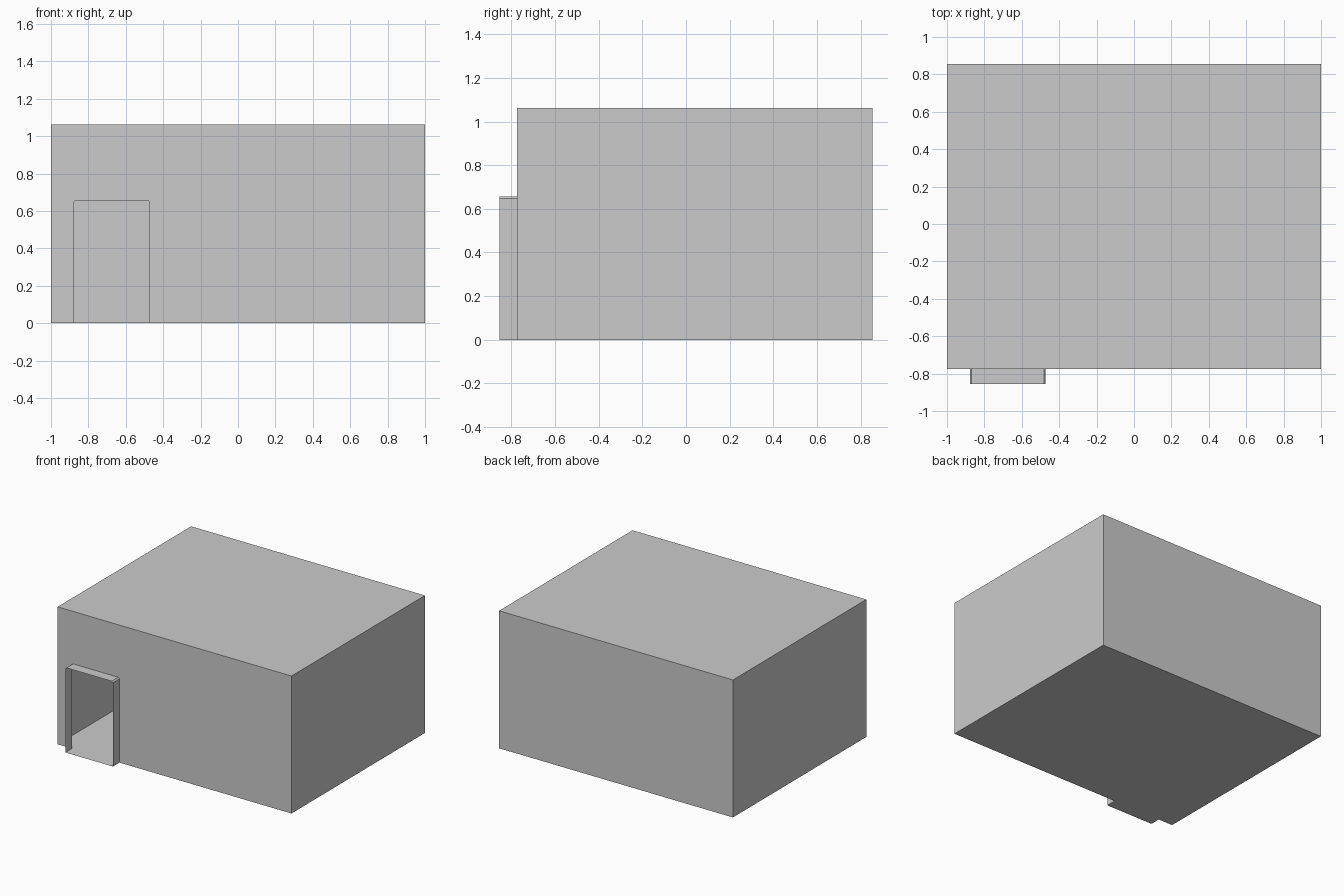
import bpy, bmesh

if "Cube" in bpy.data.objects:
    bpy.data.objects.remove(bpy.data.objects["Cube"])

X, Y0, Y1, H = 1.0, -0.775, 0.855, 1.063      # room shell
DX0, DX1, DY, DH = -0.878, -0.472, -0.855, 0.657  # doorway hood
C = 0.01                                       # tiny corner cut on the hood

grey = bpy.data.materials.new("light grey")
grey.diffuse_color = (0.6, 0.6, 0.6, 1)
grey.use_nodes = True
grey.node_tree.nodes["Principled BSDF"].inputs["Base Color"].default_value = grey.diffuse_color

# Doorway outline in x, z, from bottom left over the top to bottom right
door = [(DX0, 0), (DX0, DH - C), (DX0 + C, DH),
        (DX1 - C, DH), (DX1, DH - C), (DX1, 0)]


def make(name, faces):
    """Thin sheet object from a list of polygons, with shared corners welded."""
    bm = bmesh.new()
    for pts in faces:
        bm.faces.new([bm.verts.new(p) for p in pts])
    bmesh.ops.remove_doubles(bm, verts=bm.verts, dist=1e-5)
    me = bpy.data.meshes.new(name)
    bm.to_mesh(me)
    bm.free()
    me.materials.append(grey)
    ob = bpy.data.objects.new(name, me)
    bpy.context.collection.objects.link(ob)


# Hollow room: floor, roof, back, sides
make("room_shell", [
    [(-X, Y0, 0), (-X, Y1, 0), (X, Y1, 0), (X, Y0, 0)],
    [(-X, Y0, H), (X, Y0, H), (X, Y1, H), (-X, Y1, H)],
    [(X, Y1, 0), (-X, Y1, 0), (-X, Y1, H), (X, Y1, H)],
    [(X, Y0, 0), (X, Y1, 0), (X, Y1, H), (X, Y0, H)],
    [(-X, Y1, 0), (-X, Y0, 0), (-X, Y0, H), (-X, Y1, H)],
])

# Front wall with the doorway left open
make("front_wall", [[(x, Y0, z) for x, z in
                     [(-X, 0)] + door + [(X, 0), (X, H), (-X, H)]]])

# Projecting doorway hood: sides, top and threshold, open at the front
loop = door + door[:1]
make("doorway_hood", [[(a[0], DY, a[1]), (a[0], Y0, a[1]),
                       (b[0], Y0, b[1]), (b[0], DY, b[1])][::-1]
                      for a, b in zip(loop, loop[1:])])
